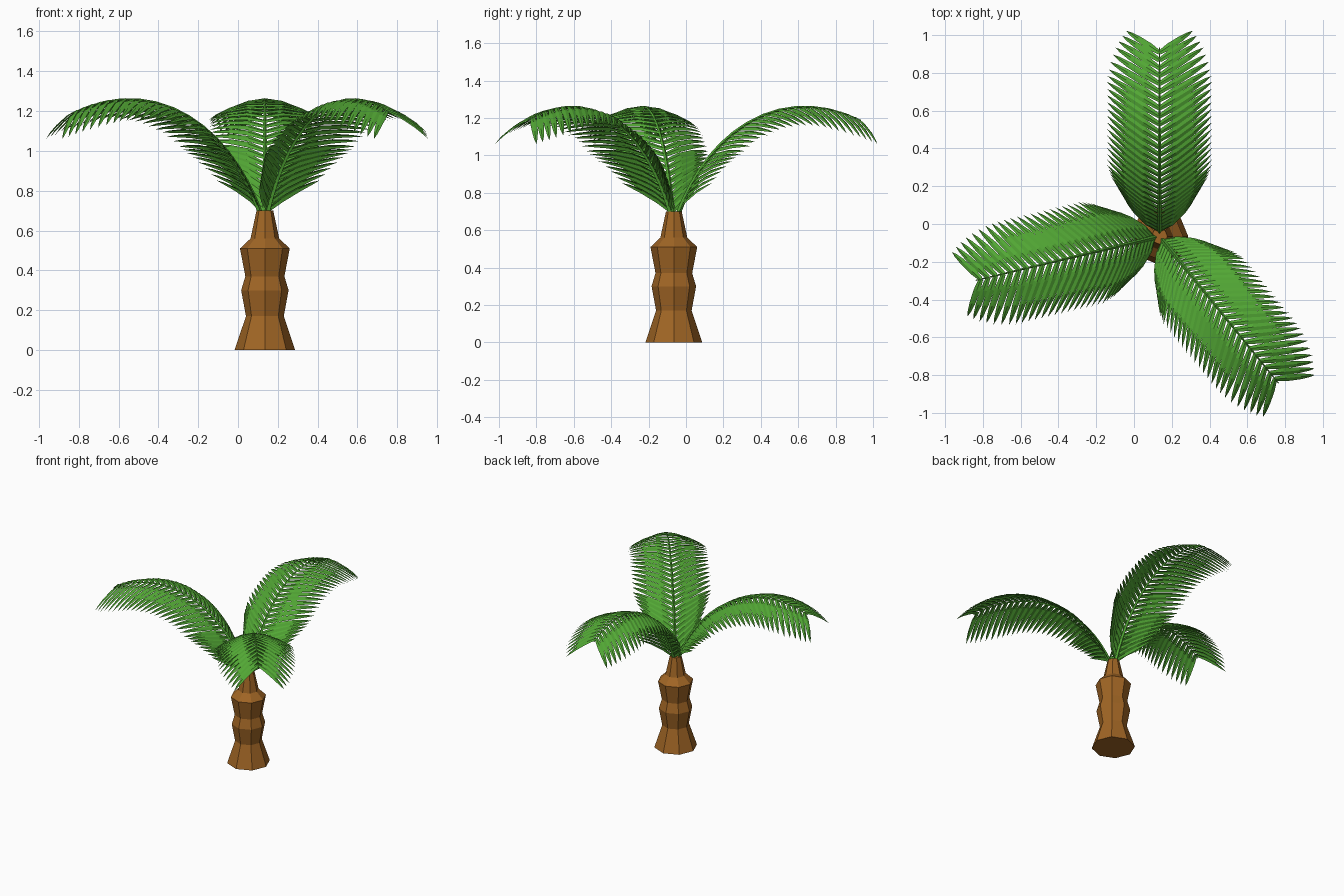
import bpy, bmesh, math
from mathutils import Vector, Matrix
from mathutils.geometry import interpolate_bezier

if "Cube" in bpy.data.objects:
    bpy.data.objects.remove(bpy.data.objects["Cube"])

CENTER = Vector((0.135, -0.065, 0))

def material(name, rgb):
    m = bpy.data.materials.new(name)
    m.diffuse_color = (*rgb, 1)
    m.use_nodes = True
    m.node_tree.nodes["Principled BSDF"].inputs["Base Color"].default_value = m.diffuse_color
    return m

BROWN = material("bark", (0.35, 0.13, 0.018))
GREEN = material("leaf", (0.085, 0.39, 0.035))

def finish(bm, name, mat):
    me = bpy.data.meshes.new(name)
    bm.to_mesh(me)
    bm.free()
    me.materials.append(mat)
    ob = bpy.data.objects.new(name, me)
    ob.location = CENTER
    bpy.context.collection.objects.link(ob)
    return ob

def loft(bm, rings):
    """Bridge closed rings of points and cap the ends."""
    loops = [[bm.verts.new(p) for p in r] for r in rings]
    n = len(loops[0])
    for a, b in zip(loops, loops[1:]):
        for i in range(n):
            j = (i + 1) % n
            bm.faces.new((a[i], a[j], b[j], b[i]))
    bm.faces.new(loops[0][::-1])
    bm.faces.new(loops[-1])

# Trunk: eight-sided, pinched profile (radius, height)
profile = [(0.152, 0), (0.095, 0.17), (0.119, 0.30), (0.098, 0.37),
           (0.125, 0.51), (0.072, 0.56), (0.042, 0.70)]
bm = bmesh.new()
loft(bm, [[Vector((r * math.cos(k * math.pi / 4), r * math.sin(k * math.pi / 4), z))
           for k in range(8)] for r, z in profile])
finish(bm, "trunk", BROWN)

# Frond spine, drawn in the x-z plane
STEPS = 120
spine = interpolate_bezier(Vector((0.02, 0, 0.68)), Vector((0.2, 0, 1.17)),
                           Vector((0.6, 0, 1.385)), Vector((1.0, 0, 1.187)), STEPS + 1)
dist = [0]
for a, b in zip(spine, spine[1:]):
    dist.append(dist[-1] + (b - a).length)

def frame(t):
    """Point, tangent and upward normal at fraction t of the spine length."""
    i = next(k for k in range(1, STEPS + 1) if dist[k] >= t * dist[-1] - 1e-6)
    f = (t * dist[-1] - dist[i - 1]) / (dist[i] - dist[i - 1])
    tan = (spine[i] - spine[i - 1]).normalized()
    return spine[i - 1].lerp(spine[i], f), tan, Vector((-tan.z, 0, tan.x))

def leaflet(bm, t, side, length, sweep):
    """Pointed, drooping blade with a raised midrib."""
    p, tan, up = frame(t)
    down = Vector((max(tan.z, 0), 0, -tan.x)).normalized()
    out = Vector((0, side, 0))
    along = out * math.cos(sweep) + tan * math.sin(sweep)
    across = tan * math.cos(sweep) - out * math.sin(sweep)
    droop = 0.125 * (length / 0.31)
    rows = []
    for u, w in [(0, 0.012), (0.3, 0.019), (0.65, 0.016), (0.87, 0.009)]:
        c = p + along * (length * u) + down * (droop * u ** 1.8)
        rows.append([bm.verts.new(c + across * (s * w) + up * (0 if s else 0.005))
                     for s in (-1, 0, 1)])
    tip = bm.verts.new(p + along * length + down * droop)
    for a, b in zip(rows, rows[1:]):
        for k in (0, 1):
            q = (a[k], a[k + 1], b[k + 1], b[k])
            bm.faces.new(q if side < 0 else q[::-1])
    for k in (0, 1):
        q = (rows[-1][k], rows[-1][k + 1], tip)
        bm.faces.new(q if side < 0 else q[::-1])

def frond(name, angle):
    bm = bmesh.new()
    # Tapered four-sided stem
    rings = []
    for k in range(15):
        t = k / 14
        p, tan, up = frame(t)
        r = 0.010 * (1 - t) + 0.003
        y = Vector((0, r, 0))
        rings.append([p + y, p + up * r, p - y, p - up * r])
    loft(bm, rings)
    # Leaflet pairs, shorter at both ends, swept further forward near the trunk
    pairs = 29
    for k in range(pairs):
        u = k / (pairs - 1)
        length = 0.325 * min(1, 0.85 + u) * (1 - 0.33 * max(0, (u - 0.7) / 0.3) ** 2)
        sweep = math.radians(31 + 16 * max(0, 1 - u / 0.25) + 5 * max(0, (u - 0.8) / 0.2))
        for side in (-1, 1):
            leaflet(bm, 0.02 + 0.955 * u, side, length, sweep)
    bmesh.ops.rotate(bm, verts=bm.verts, cent=(0, 0, 0),
                     matrix=Matrix.Rotation(math.radians(angle), 3, 'Z'))
    finish(bm, name, GREEN)

for name, angle in [("back_frond", 90), ("left_frond", 193.5), ("right_frond", -51)]:
    frond(name, angle)
